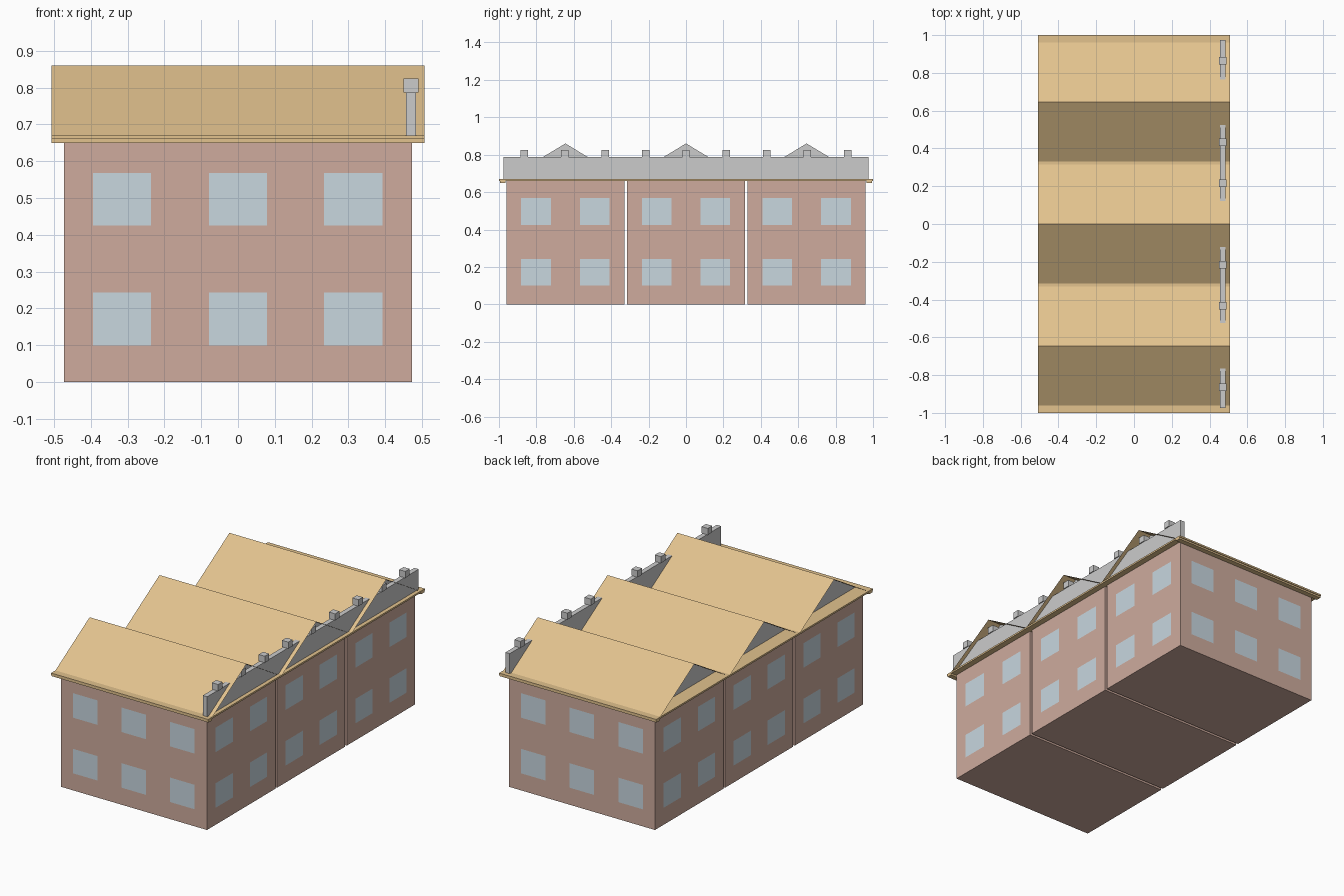
import bpy

if "Cube" in bpy.data.objects:
    bpy.data.objects.remove(bpy.data.objects["Cube"])


def material(name, rgb):
    m = bpy.data.materials.new(name)
    m.diffuse_color = (*rgb, 1)
    m.use_nodes = True
    m.node_tree.nodes["Principled BSDF"].inputs["Base Color"].default_value = m.diffuse_color
    return m


BRICK = material("brick", (0.62, 0.41, 0.34))
GLASS = material("glass", (0.58, 0.68, 0.74))
ROOF = material("roof", (0.76, 0.54, 0.27))


def mesh(name, verts, faces, mat=None):
    me = bpy.data.meshes.new(name)
    me.from_pydata(verts, [], faces)
    me.update()
    ob = bpy.data.objects.new(name, me)
    bpy.context.collection.objects.link(ob)
    if mat:
        me.materials.append(mat)
    return ob


def box(name, xs, ys, zs, mat=None):
    verts = [(x, y, z) for x in xs for y in ys for z in zs]
    faces = [(0, 1, 3, 2), (4, 6, 7, 5), (0, 4, 5, 1),
             (2, 3, 7, 6), (0, 2, 6, 4), (1, 5, 7, 3)]
    return mesh(name, verts, faces, mat)


WX, WY = 0.472, 0.958          # outer wall faces
EX, EAVE, RIDGE = 0.507, 0.67, 0.86
HALF = 0.315                   # half width of one house
PANE = 0.079                   # half width of a window
FLOORS = [(0.10, 0.243), (0.425, 0.568)]
CENTRES = [-0.645, 0, 0.645]

for c in CENTRES:
    # brick block
    box("house_walls", (-WX, WX), (c - HALF, c + HALF), (0, 0.66), BRICK)

    # open pitched roof sheet
    prof = [(c - HALF, EAVE), (c, RIDGE), (c + HALF, EAVE)]
    verts = [(x, y, z) for x in (-EX, EX) for y, z in prof]
    mesh("roof_pitch", verts, [(0, 3, 4, 1), (1, 4, 5, 2)], ROOF)

    # recessed gable walls
    for s in (-1, 1):
        x = s * 0.42
        order = (0, 1, 2) if s > 0 else (2, 1, 0)
        mesh("gable_wall", [(x, y, z) for y, z in prof], [order[::1] if s < 0 else (0, 2, 1)])

    # side windows
    for s in (-1, 1):
        x = s * (WX + 0.001)
        for z0, z1 in FLOORS:
            for w in (c - 0.157, c + 0.157):
                pts = [(x, w - s * PANE, z0), (x, w + s * PANE, z0),
                       (x, w + s * PANE, z1), (x, w - s * PANE, z1)]
                mesh("side_window", pts, [(0, 1, 2, 3)], GLASS)

# front and back windows
for s in (-1, 1):
    y = s * (0.645 + HALF + 0.001)
    for z0, z1 in FLOORS:
        for w in (-0.315, 0, 0.313):
            pts = [(w + s * PANE, y, z0), (w - s * PANE, y, z0),
                   (w - s * PANE, y, z1), (w + s * PANE, y, z1)]
            mesh("end_window", pts, [(0, 1, 2, 3)], GLASS)

# eaves slab with a lower lip at front and back
box("eaves_slab", (-EX, EX), (-1, 1), (0.66, EAVE), ROOF)
for s in (-1, 1):
    box("eaves_lip", (-EX, EX), sorted((s * 0.965, s * 0.995)), (0.65, 0.66), ROOF)

# parapet with small square caps along the right side
box("parapet", (0.456, 0.484), (-0.975, 0.975), (EAVE, 0.787))
for i in range(-4, 5):
    y = i * 0.216
    box("parapet_cap", (0.45, 0.49), (y - 0.02, y + 0.02), (0.787, 0.825))
